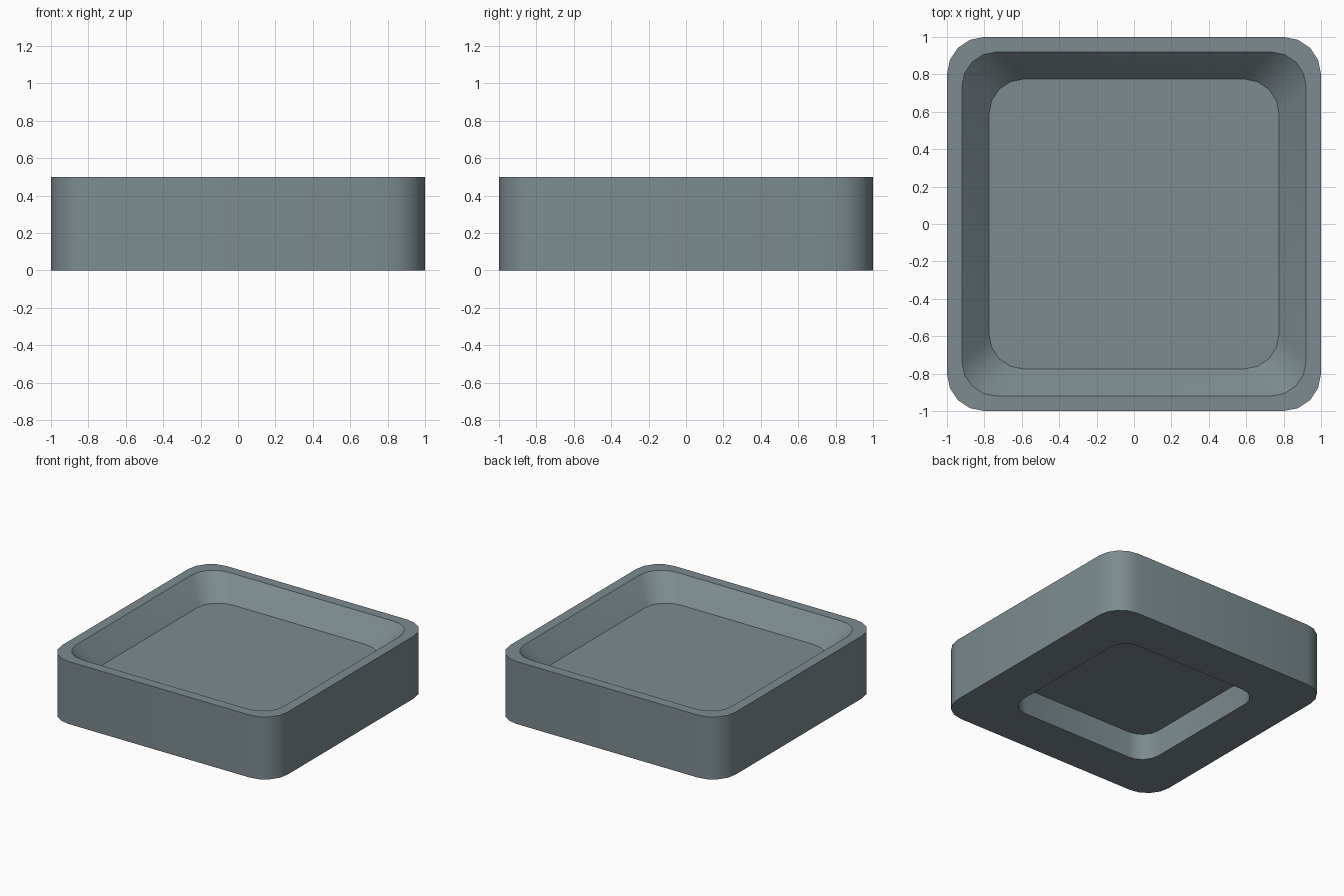
import bpy, math

if "Cube" in bpy.data.objects:
    bpy.data.objects.remove(bpy.data.objects["Cube"])

SEG = 4  # facets per rounded corner

mat = bpy.data.materials.new("slate grey")
mat.diffuse_color = (0.20, 0.26, 0.28, 1)
mat.use_nodes = True
mat.node_tree.nodes["Principled BSDF"].inputs["Base Color"].default_value = mat.diffuse_color


def loop(half, radius, z):
    """Rounded square outline, counter-clockwise seen from above."""
    core = half - radius
    pts = []
    for k, (sx, sy) in enumerate([(1, 1), (-1, 1), (-1, -1), (1, -1)]):
        for i in range(SEG + 1):
            a = math.pi / 2 * (k + i / SEG)
            pts.append((sx * core + radius * math.cos(a),
                        sy * core + radius * math.sin(a), z))
    return pts


# Section from the underside ceiling, out around the rim, into the dish floor
rings = [(0.64, 0.15, 0.21), (0.64, 0.15, 0.0), (1.0, 0.20, 0.0),
         (1.0, 0.20, 0.5), (0.92, 0.185, 0.5), (0.775, 0.185, 0.33)]
n = 4 * (SEG + 1)
verts = [p for r in rings for p in loop(*r)]
faces = [tuple(reversed(range(n)))]                       # recess ceiling
for r in range(len(rings) - 1):
    for i in range(n):
        a, b = r * n + i, r * n + (i + 1) % n
        faces.append((a, b, b + n, a + n))
last = (len(rings) - 1) * n
faces.append(tuple(range(last, last + n)))                # dish floor

mesh = bpy.data.meshes.new("square_tray")
mesh.from_pydata(verts, [], faces)
mesh.materials.append(mat)
tray = bpy.data.objects.new("square_tray", mesh)
bpy.context.collection.objects.link(tray)
bpy.context.view_layer.objects.active = tray
tray.select_set(True)
bpy.ops.object.shade_smooth_by_angle(angle=math.radians(35))
